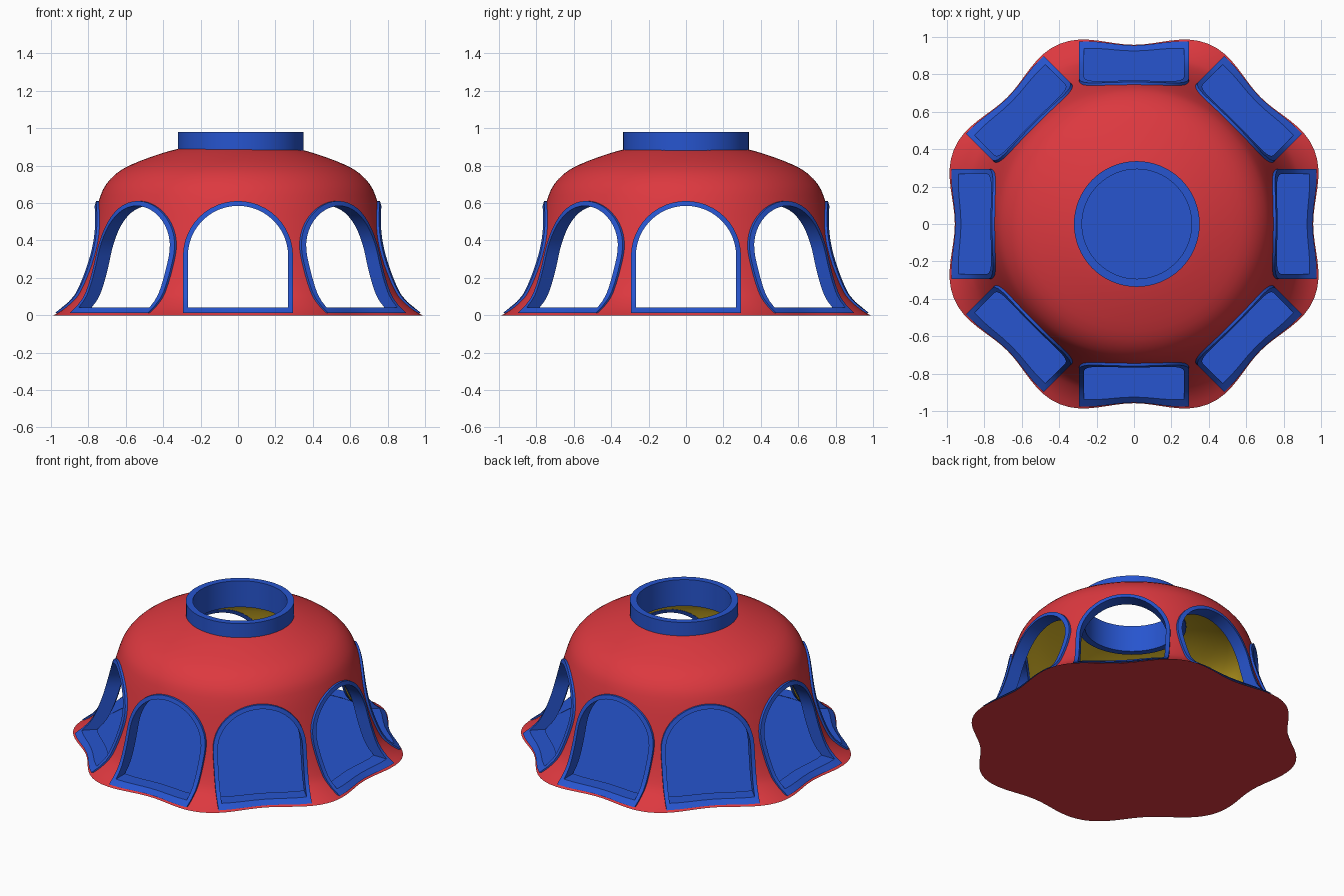
import bpy, bmesh, math

if "Cube" in bpy.data.objects:
    bpy.data.objects.remove(bpy.data.objects["Cube"])

def material(name, col):
    m = bpy.data.materials.new(name)
    m.diffuse_color = (*col, 1)
    m.use_nodes = True
    m.node_tree.nodes["Principled BSDF"].inputs["Base Color"].default_value = m.diffuse_color
    return m

RED = material("red", (0.72, 0.04, 0.05))
BLUE = material("blue", (0.02, 0.09, 0.62))
YELLOW = material("yellow", (0.70, 0.47, 0.02))
WALL = 0.92      # inner shell is the outer one scaled by this
FLOOR = 0.035

# Flared dome profile (radius, height), smoothed with Catmull-Rom
PTS = [(1.0, 0), (0.955, 0.03), (0.91, 0.075), (0.878, 0.13), (0.835, 0.27),
       (0.80, 0.4), (0.775, 0.5), (0.745, 0.61), (0.705, 0.70), (0.62, 0.78),
       (0.47, 0.845), (0.31, 0.892), (0.15, 0.913), (0.02, 0.92)]

def smooth(pts, n=3):
    out = []
    for i in range(len(pts) - 1):
        q = [pts[max(0, min(len(pts) - 1, i + k))] for k in (-1, 0, 1, 2)]
        for s in range(n):
            t = s / n
            out.append(tuple(0.5 * (2 * b + (c - a) * t + (2 * a - 5 * b + 4 * c - d) * t * t
                                    + (3 * b - a - 3 * c + d) * t ** 3) for a, b, c, d in zip(*q)))
    return out + [pts[-1]]

PROFILE = smooth(PTS)

def base_radius(z):
    for (r0, z0), (r1, z1) in zip(PROFILE, PROFILE[1:]):
        if z <= z1:
            return r0 + (r1 - r0) * (z - z0) / (z1 - z0)
    return 0.0

def wave(a, z):
    # scalloped hem: hollow at each window, bulging between them
    return -0.042 * max(0, 1 - z / 0.3) ** 2 * math.cos(8 * a)

def depth(u, z, k):
    # distance from the axis to the (scaled) shell at sideways offset u
    d = 0.8
    for _ in range(12):
        a = math.atan2(u, d)
        r = k * (base_radius(z / k) + wave(a, z / k))
        d = math.sqrt(max(r * r - u * u, 0.01))
    return d

def finish(name, bm, mats):
    me = bpy.data.meshes.new(name)
    bm.to_mesh(me)
    bm.free()
    for m in mats:
        me.materials.append(m)
    ob = bpy.data.objects.new(name, me)
    bpy.context.collection.objects.link(ob)
    return ob

def activate(ob):
    bpy.ops.object.select_all(action='DESELECT')
    ob.select_set(True)
    bpy.context.view_layer.objects.active = ob

def shade(ob, angle=35):
    activate(ob)
    bpy.ops.object.shade_smooth_by_angle(angle=math.radians(angle))

def shell(bm, profile, k, side_mat, bottom_mat, inward, n=128):
    loops = []
    for r, z in profile:
        loops.append([])
        for i in range(n):
            a = 2 * math.pi * i / n
            rr = r + k * wave(a, z / k)
            loops[-1].append(bm.verts.new((rr * math.cos(a), rr * math.sin(a), z)))
    faces = []
    for lo, hi in zip(loops, loops[1:]):
        for i in range(n):
            j = (i + 1) % n
            faces.append(bm.faces.new((lo[i], lo[j], hi[j], hi[i])))
    faces.append(bm.faces.new(loops[-1]))
    bottom = bm.faces.new(loops[0][::-1])
    for f in faces:
        f.material_index = side_mat
    bottom.material_index = bottom_mat
    if inward:
        bmesh.ops.reverse_faces(bm, faces=faces + [bottom])

# Dome: red outside, yellow lining, blue floor
bm = bmesh.new()
shell(bm, PROFILE, 1.0, 0, 0, False)
inner = [(WALL * base_radius(FLOOR / WALL), FLOOR)]
inner += [(r * WALL, z * WALL) for r, z in PROFILE if z * WALL > FLOOR + 0.005]
shell(bm, inner, WALL, 1, 2, True)
dome = finish("dome", bm, [RED, YELLOW, BLUE])

def arch(w, bottom, spring, nside=8, narc=24):
    # closed arch outline, evenly divided so it can follow the curved wall
    p = [(-w + 2 * w * i / nside, bottom) for i in range(nside)]
    p += [(w, bottom + (spring - bottom) * i / nside) for i in range(nside)]
    p += [(w * math.cos(math.pi * i / narc), spring + w * math.sin(math.pi * i / narc)) for i in range(narc)]
    p += [(-w, spring - (spring - bottom) * i / nside) for i in range(nside)]
    return p

def place(u, d, z, a):
    return (d * math.cos(a) - u * math.sin(a), d * math.sin(a) + u * math.cos(a), z)

def cut(cutter):
    m = dome.modifiers.new("cut", 'BOOLEAN')
    m.operation = 'DIFFERENCE'
    m.solver = 'EXACT'
    m.object = cutter
    activate(dome)
    bpy.ops.object.modifier_apply(modifier=m.name)
    bpy.data.objects.remove(cutter)

def bridge(bm, loops):
    for p, q in zip(loops, loops[1:] + loops[:1]):
        for i in range(len(p)):
            j = (i + 1) % len(p)
            bm.faces.new((p[i], p[j], q[j], q[i]))
    bmesh.ops.recalc_face_normals(bm, faces=bm.faces)

# Eight arched windows: opening in the dome plus a curved frame
for k in range(8):
    a = k * math.pi / 4
    bm = bmesh.new()
    ends = [[bm.verts.new(place(u, d, z, a)) for u, z in arch(0.28, 0.037, 0.317)] for d in (0.5, 1.3)]
    bm.faces.new(ends[0])
    bm.faces.new(ends[1])
    for i in range(len(ends[0])):
        j = (i + 1) % len(ends[0])
        bm.faces.new((ends[0][i], ends[0][j], ends[1][j], ends[1][i]))
    for f in bm.faces:
        f.material_index = 2
    bmesh.ops.recalc_face_normals(bm, faces=bm.faces)
    cutter = finish("window_cutter", bm, [RED, YELLOW, BLUE])
    cutter.hide_render = True
    cut(cutter)

    bm = bmesh.new()
    big, small = arch(0.294, 0.013, 0.317), arch(0.268, 0.041, 0.317)
    loops = []
    for outline, s, off in ((big, 1, 0.014), (small, 1, 0.014), (small, WALL, -0.004), (big, WALL, -0.004)):
        loops.append([bm.verts.new(place(u, depth(u, z, s) + off, z, a)) for u, z in outline])
    bridge(bm, loops)
    shade(finish("window_frame_%d" % (k + 1), bm, [BLUE]))

# Round opening and collar on top
bm = bmesh.new()
bmesh.ops.create_cone(bm, cap_ends=True, segments=64, radius1=0.31, radius2=0.31, depth=0.5)
for f in bm.faces:
    f.material_index = 2
cutter = finish("top_cutter", bm, [RED, YELLOW, BLUE])
cutter.location = (0.015, 0, 0.95)
cutter.hide_render = True
bpy.context.view_layer.update()
cut(cutter)
shade(dome)

bm = bmesh.new()
loops = [[bm.verts.new((0.015 + r * math.cos(2 * math.pi * i / 64), r * math.sin(2 * math.pi * i / 64), z))
          for i in range(64)] for r, z in ((0.336, 0.80), (0.336, 0.98), (0.293, 0.98), (0.293, 0.80))]
bridge(bm, loops)
shade(finish("top_collar", bm, [BLUE]))
